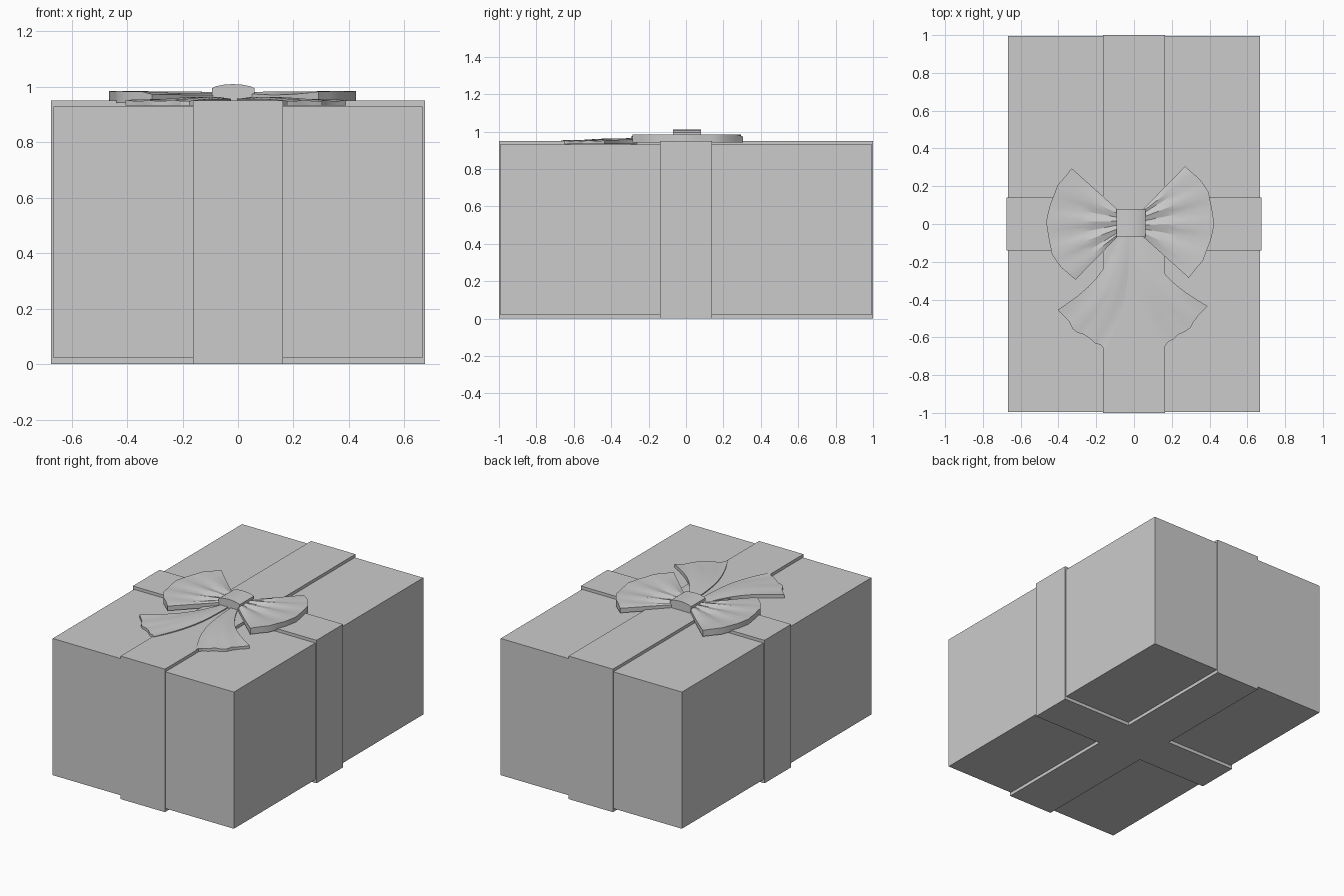
import bpy, math
from mathutils import Vector

if "Cube" in bpy.data.objects:
    bpy.data.objects.remove(bpy.data.objects["Cube"])


def make_object(name, verts, faces, smooth=False):
    mesh = bpy.data.meshes.new(name)
    mesh.from_pydata(verts, [], faces)
    mesh.update()
    obj = bpy.data.objects.new(name, mesh)
    bpy.context.collection.objects.link(obj)
    if smooth:
        bpy.ops.object.select_all(action='DESELECT')
        obj.select_set(True)
        bpy.context.view_layer.objects.active = obj
        bpy.ops.object.shade_smooth_by_angle(angle=math.radians(25))
    return obj


def prism(name, outline, low, high, axis='z', smooth=False):
    """Extrude an anticlockwise outline along z, or an (x, z) outline along y."""
    n = len(outline)
    if axis == 'z':
        put = lambda a, b, h: (a, b, h)
    else:
        put = lambda a, b, h: (a, -h, b)
    verts = [put(a, b, h) for h in (low, high) for a, b in outline]
    faces = [list(range(n))[::-1], list(range(n, 2 * n))]
    faces += [(i, (i + 1) % n, n + (i + 1) % n, n + i) for i in range(n)]
    return make_object(name, verts, faces, smooth)


def fan(name, start, end, outer, height, floor, bend=(0, 0), rows=6):
    """Pleated solid spreading from the line start-end to the outer edge."""
    cols = len(outer)
    top, bottom = [], []
    for r in range(rows + 1):
        s = r / rows
        for c, tip in enumerate(outer):
            t = c / (cols - 1)
            p = Vector(start).lerp(Vector(end), t).lerp(Vector(tip), s)
            p += Vector(bend) * math.sin(math.pi * s)
            top.append((p.x, p.y, height(s, t, c)))
            bottom.append((p.x, p.y, floor))
    n = len(top)
    idx = lambda r, c: r * cols + c
    faces = []
    for r in range(rows):
        for c in range(cols - 1):
            q = [idx(r, c), idx(r, c + 1), idx(r + 1, c + 1), idx(r + 1, c)]
            faces += [q, [n + i for i in reversed(q)]]
    rim = [idx(0, c) for c in range(cols)]
    rim += [idx(r, cols - 1) for r in range(1, rows + 1)]
    rim += [idx(rows, c) for c in range(cols - 2, -1, -1)]
    rim += [idx(r, 0) for r in range(rows - 1, 0, -1)]
    faces += [(b, a, n + a, n + b) for a, b in zip(rim, rim[1:] + rim[:1])]
    obj = make_object(name, top + bottom, faces)
    # consistent outward faces, then smooth pleats
    import bmesh
    bm = bmesh.new()
    bm.from_mesh(obj.data)
    bmesh.ops.recalc_face_normals(bm, faces=bm.faces)
    bm.to_mesh(obj.data)
    bm.free()
    bpy.ops.object.select_all(action='DESELECT')
    obj.select_set(True)
    bpy.context.view_layer.objects.active = obj
    bpy.ops.object.shade_smooth_by_angle(angle=math.radians(25))
    return obj


# Gift box
X, Y = 0.666, 0.994
box = prism("box", [(-X, -Y), (X, -Y), (X, Y), (-X, Y)], 0.022, 0.93)

# Crossed ribbon wrapped round the box, as a thin shell
w, d, rx, ry = 0.163, 0.14, 0.675, 1.0
cross = [(w, -ry), (w, -d), (rx, -d), (rx, d), (w, d), (w, ry),
         (-w, ry), (-w, d), (-rx, d), (-rx, -d), (-w, -d), (-w, -ry)]
ribbon = prism("ribbon_wrap", cross, 0, 0.95)
cut = ribbon.modifiers.new("hollow", 'BOOLEAN')
cut.operation = 'DIFFERENCE'
cut.solver = 'EXACT'
cut.object = box

# Bow loops: the left is the right turned half way round the knot
CX, CY = -0.02, 0.005
loop_edge = [(0.27, 0.305), (0.31, 0.27), (0.345, 0.24), (0.372, 0.205),
             (0.395, 0.17), (0.402, 0.13), (0.411, 0.09), (0.418, 0.045),
             (0.425, 0.0), (0.415, -0.05), (0.405, -0.09), (0.385, -0.14),
             (0.365, -0.195), (0.325, -0.24), (0.29, -0.285)]


def loop_height(s, t, c):
    pleat = (0, 0.5, 1, 0.5)[c % 4]
    return 0.985 - 0.003 * (1 - s) - 0.012 * pleat * math.sin(math.pi * min(1, 0.2 + 0.75 * s)) \
        - (0.012 if c == 0 else 0)


for name, turn in (("bow_loop_right", 1), ("bow_loop_left", -1)):
    spin = lambda p: (CX + turn * (p[0] - CX), CY + turn * (p[1] - CY))
    fan(name, spin((0.045, 0.075)), spin((0.045, -0.065)),
        [spin(p) for p in loop_edge], loop_height, 0.942)

# Ribbon tails with a wavy cut end
left_edge = [(-0.155, -0.668), (-0.175, -0.64), (-0.205, -0.632), (-0.235, -0.605),
             (-0.265, -0.585), (-0.30, -0.575), (-0.325, -0.555), (-0.345, -0.515),
             (-0.375, -0.485), (-0.405, -0.455)]
right_edge = [(0.155, -0.66), (0.18, -0.625), (0.21, -0.61), (0.235, -0.585),
              (0.27, -0.57), (0.30, -0.55), (0.315, -0.52), (0.34, -0.485),
              (0.365, -0.46), (0.39, -0.435)]


def tail_height(s, t, c):
    crown = 0.008 * math.sin(math.pi * t) * math.sin(math.pi * min(s * 1.1, 1))
    return 0.957 + crown - 0.008 * s ** 3 + (0.004 * s ** 2 if c % 3 == 0 else 0)


fan("bow_tail_left", (-0.025, -0.06), (-0.075, -0.06), left_edge,
    tail_height, 0.932, bend=(0.04, -0.03), rows=8)
fan("bow_tail_right", (-0.005, -0.06), (0.04, -0.06), right_edge,
    tail_height, 0.932, bend=(-0.04, -0.03), rows=8)

# Knot
prism("bow_knot", [(-0.093, 0.945), (0.06, 0.945), (0.06, 0.995), (0.045, 1.002),
                   (0.015, 1.008), (-0.02, 1.01), (-0.05, 1.008), (-0.08, 1.002),
                   (-0.093, 0.995)], -0.08, 0.07, axis='y', smooth=True)
